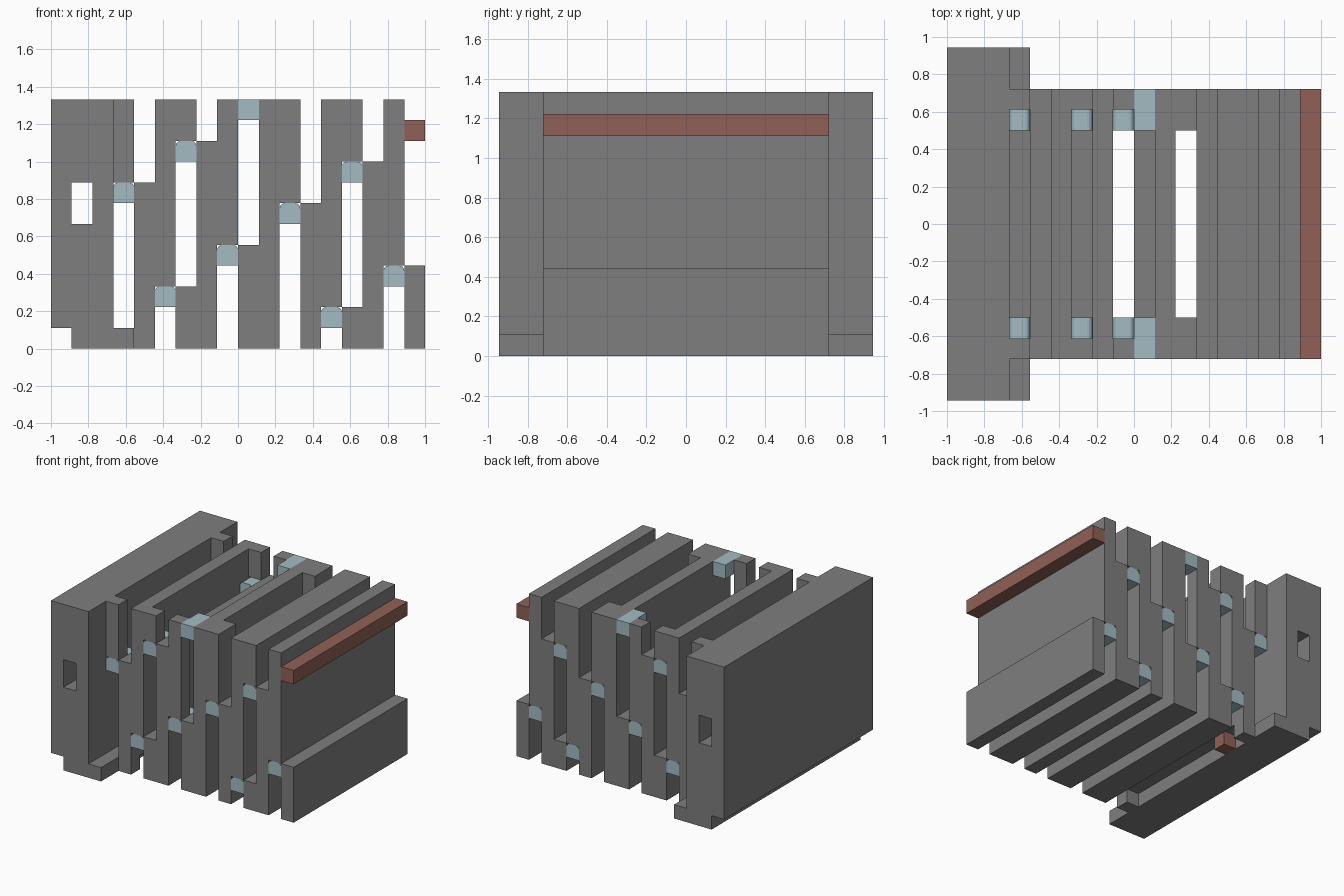
import bpy, bmesh
from mathutils import Vector

U = 1 / 9                                  # grid pitch of the whole design
ORIGIN = Vector((-1, -8.5 * U, 0))

default = bpy.data.objects.get("Cube")
if default:
    bpy.data.objects.remove(default, do_unlink=True)


def material(name, rgb):
    m = bpy.data.materials.new(name)
    m.use_nodes = True
    m.diffuse_color = (*rgb, 1)
    m.node_tree.nodes["Principled BSDF"].inputs["Base Color"].default_value = (*rgb, 1)
    return m


GRAY = material("body gray", (0.21, 0.21, 0.21))
BLUE = material("hinge pale blue", (0.36, 0.50, 0.54))
RED = material("latch red", (0.28, 0.12, 0.095))


def finish(bm, name, mat):
    bmesh.ops.recalc_face_normals(bm, faces=bm.faces)
    mesh = bpy.data.meshes.new(name)
    bm.to_mesh(mesh)
    bm.free()
    mesh.materials.append(mat)
    obj = bpy.data.objects.new(name, mesh)
    bpy.context.collection.objects.link(obj)
    return obj


def cells(x, y, z):
    return {(i, j, k) for i in range(*x) for j in range(*y) for k in range(*z)}


def solid(name, filled, mat=GRAY):
    """Skin a set of grid cells and merge the coplanar faces."""
    bm = bmesh.new()
    for c in filled:
        for axis in range(3):
            for side in (0, 1):
                near = list(c)
                near[axis] += 2 * side - 1
                if tuple(near) in filled:
                    continue
                a, b = (axis + 1) % 3, (axis + 2) % 3
                quad = []
                for p, q in ((0, 0), (1, 0), (1, 1), (0, 1)):
                    v = Vector(c)
                    v[axis] += side
                    v[a] += p
                    v[b] += q
                    quad.append(bm.verts.new(v * U + ORIGIN))
                bm.faces.new(quad if side else quad[::-1])
    bmesh.ops.remove_doubles(bm, verts=bm.verts, dist=U / 100)
    bmesh.ops.dissolve_limit(bm, angle_limit=0.01, verts=bm.verts, edges=bm.edges)
    return finish(bm, name, mat)


FULL = (2, 15)                             # depth of the folding panels
END = ((2, 4), (13, 15))                   # hinge depth at both ends
THIN = ((2, 3), (14, 15))                  # thin tab depth at both ends


def panel(x, z):
    return cells((x, x + 1), FULL, z)


def tabs(x, z, depths=THIN):
    return set().union(*(cells((x, x + 1), d, z) for d in depths))


# Thick base slab with a through slot and an offset foot
solid("base_slab", (cells((0, 3), (0, 17), (1, 12)) - cells((1, 2), (0, 17), (6, 8)))
      | cells((1, 4), (0, 17), (0, 1)) | tabs(3, (8, 12)))

# Folding panels, in order from the base slab
solid("panel_one", panel(4, (1, 8)) | tabs(4, (0, 1)) | panel(5, (3, 12)) | tabs(6, (10, 12)))
solid("panel_two", panel(6, (0, 3)) | panel(7, (0, 10)) | tabs(8, (5, 12)))
solid("panel_three", panel(9, (0, 5)) | panel(10, (0, 12)) | tabs(11, (7, 12), END))
solid("panel_four", panel(12, (0, 7)) | panel(13, (2, 12)) | panel(14, (9, 12)))
solid("panel_five", panel(14, (0, 2)) | panel(15, (0, 9)) | panel(16, (4, 12)))
solid("end_panel", panel(17, (0, 4)))

# Red latch bar and the small catch under the first panel
solid("latch_bar", panel(17, (10, 11)), RED)
solid("latch_catch", cells((4, 5), (12, 13), (0, 1)), RED)


def hinge(x, z, depth, rounded):
    bm = bmesh.new()
    bmesh.ops.create_cube(bm, size=1)
    for v in bm.verts:
        grid = Vector((x + 0.5, sum(depth) / 2, z + 0.5))
        v.co = (grid + Vector((v.co.x, v.co.y * (depth[1] - depth[0]), v.co.z))) * U + ORIGIN
    if rounded:
        top = max(v.co.z for v in bm.verts) - U / 10
        edges = [e for e in bm.edges if all(v.co.z > top for v in e.verts)
                 and abs(e.verts[0].co.x - e.verts[1].co.x) < U / 10]
        bmesh.ops.bevel(bm, geom=edges, offset=U * 0.25, segments=4,
                        profile=0.5, affect='EDGES')
    finish(bm, "hinge", BLUE)


# Hinge pairs: column and height on the grid
for column, level in ((3, 7), (5, 2), (6, 9), (8, 4), (9, 11),
                      (11, 6), (13, 1), (14, 8), (16, 3)):
    for depth in END:
        hinge(column, level, depth, rounded=level != 11)
